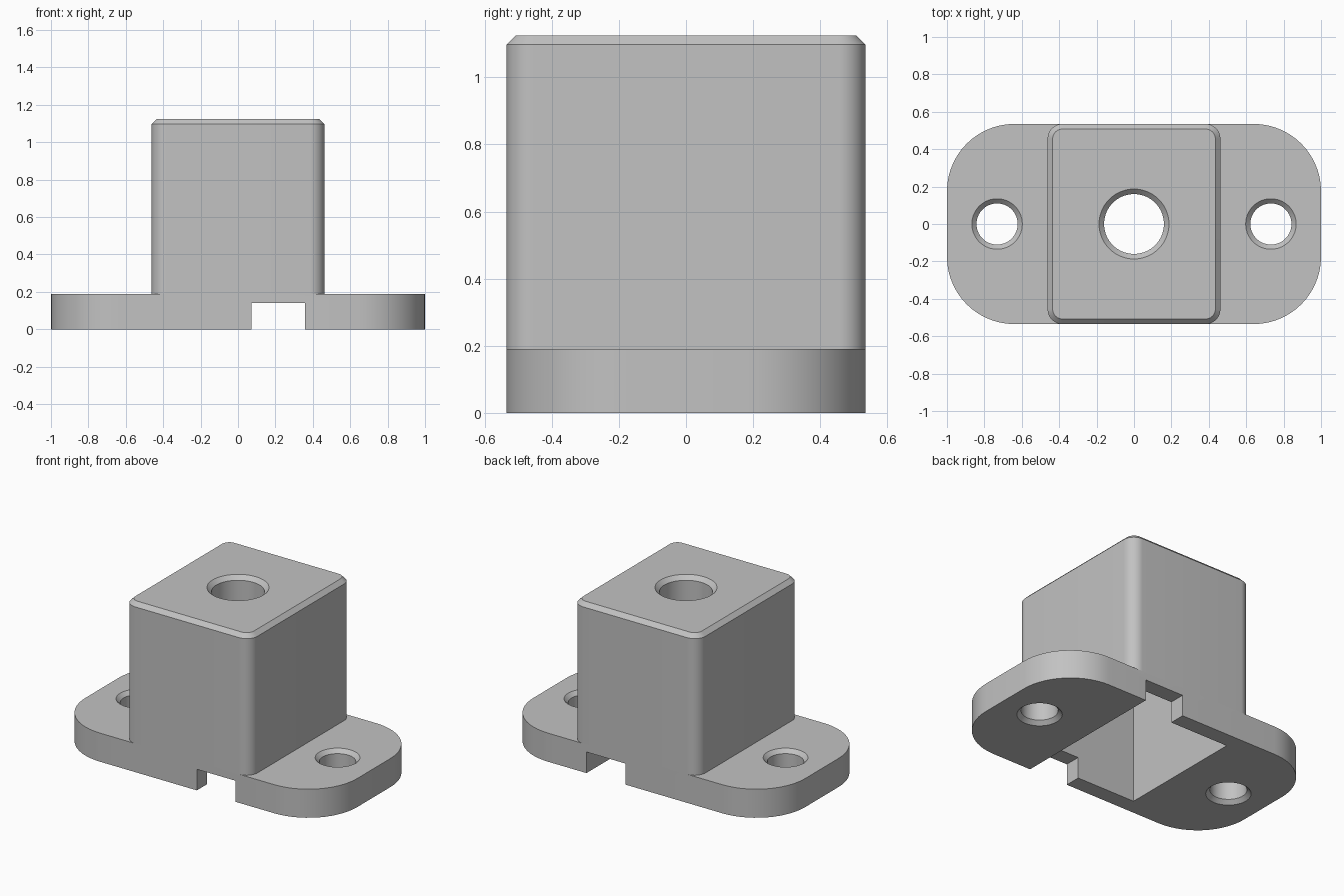
import bpy
import bmesh
from math import cos, sin, pi

cube = bpy.data.objects.get("Cube")
if cube:
    bpy.data.objects.remove(cube, do_unlink=True)

grey = bpy.data.materials.new("light_grey")
grey.use_nodes = True
colour = (0.54, 0.54, 0.54, 1)
grey.diffuse_color = colour
grey.node_tree.nodes["Principled BSDF"].inputs["Base Color"].default_value = colour

DEPTH = 0.535       # shared half depth of plate and housing
PLATE_TOP = 0.19
TOP = 1.125
CHAMFER = 0.027
WALL_X, WALL_Y = 0.357, 0.43   # half size of the hollow


def rounded_ring(cx, cy, hx, hy, radius, z, steps=14):
    """Corner points of a rounded rectangle; a circle when radius = hx = hy."""
    points = []
    for k, (sx, sy) in enumerate(((1, 1), (-1, 1), (-1, -1), (1, -1))):
        for i in range(steps + 1):
            a = (k + i / steps) * pi / 2
            points.append((cx + sx * (hx - radius) + radius * cos(a),
                           cy + sy * (hy - radius) + radius * sin(a), z))
    return points


def loft(name, rings, cx=0, cy=0):
    """Closed solid through stacked rings of (half x, half y, radius, z)."""
    bm = bmesh.new()
    loops = [[bm.verts.new(p) for p in rounded_ring(cx, cy, *r)] for r in rings]
    n = len(loops[0])
    for low, high in zip(loops, loops[1:]):
        for i in range(n):
            j = (i + 1) % n
            bm.faces.new((low[i], low[j], high[j], high[i]))
    bm.faces.new(loops[0][::-1])
    bm.faces.new(loops[-1])
    bmesh.ops.remove_doubles(bm, verts=bm.verts, dist=1e-5)
    bmesh.ops.recalc_face_normals(bm, faces=bm.faces)
    mesh = bpy.data.meshes.new(name)
    bm.to_mesh(mesh)
    bm.free()
    obj = bpy.data.objects.new(name, mesh)
    bpy.context.collection.objects.link(obj)
    mesh.materials.append(grey)
    return obj


def round_cutter(name, profile, cx=0):
    return loft(name, [(r, r, r, z) for r, z in profile], cx)


def box_cutter(name, hx, hy, z0, z1, cx=0):
    return loft(name, [(hx, hy, 0, z0), (hx, hy, 0, z1)], cx)


def carve(obj, cutters):
    """Cut, apply and shade one part."""
    bpy.ops.object.select_all(action="DESELECT")
    bpy.context.view_layer.objects.active = obj
    obj.select_set(True)
    for cutter in cutters:
        cutter.hide_render = True
        mod = obj.modifiers.new("cut", "BOOLEAN")
        mod.operation = "DIFFERENCE"
        mod.solver = "EXACT"
        mod.object = cutter
        bpy.ops.object.modifier_apply(modifier=mod.name)
    bpy.ops.object.shade_smooth_by_angle(angle=pi / 6)


# Base plate with large rounded corners
plate = loft("base_plate", [(1, DEPTH, 0.36, 0), (1, DEPTH, 0.36, PLATE_TOP)])

# Upright housing with a chamfered top edge
housing = loft("housing", [
    (0.462, DEPTH, 0.08, PLATE_TOP),
    (0.462, DEPTH, 0.08, TOP - CHAMFER),
    (0.462 - CHAMFER, DEPTH - CHAMFER, 0.08 - CHAMFER, TOP)])

# Hollow open at the bottom
hollow = box_cutter("hollow_cutter", WALL_X, WALL_Y, -0.1, 0.86)

# Cable slot through the front and back walls, flush with the hollow's side
slot_left = 0.072
slot = box_cutter("slot_cutter", (WALL_X - slot_left) / 2, 0.7, -0.1, 0.14,
                  (WALL_X + slot_left) / 2)

# Countersunk bores: both ends of the screw holes, top of the centre hole
screw_holes = [round_cutter("screw_hole_cutter", [
    (0.145, -0.01), (0.11, 0.025), (0.11, PLATE_TOP - 0.025),
    (0.145, PLATE_TOP + 0.01)], side * 0.732) for side in (-1, 1)]
centre_hole = round_cutter("centre_hole_cutter", [
    (0.16, 0.5), (0.16, TOP - 0.027), (0.2, TOP + 0.013)])

carve(plate, [hollow, slot] + screw_holes)
carve(housing, [hollow, centre_hole])

for cutter in [hollow, slot, centre_hole] + screw_holes:
    bpy.data.objects.remove(cutter, do_unlink=True)
